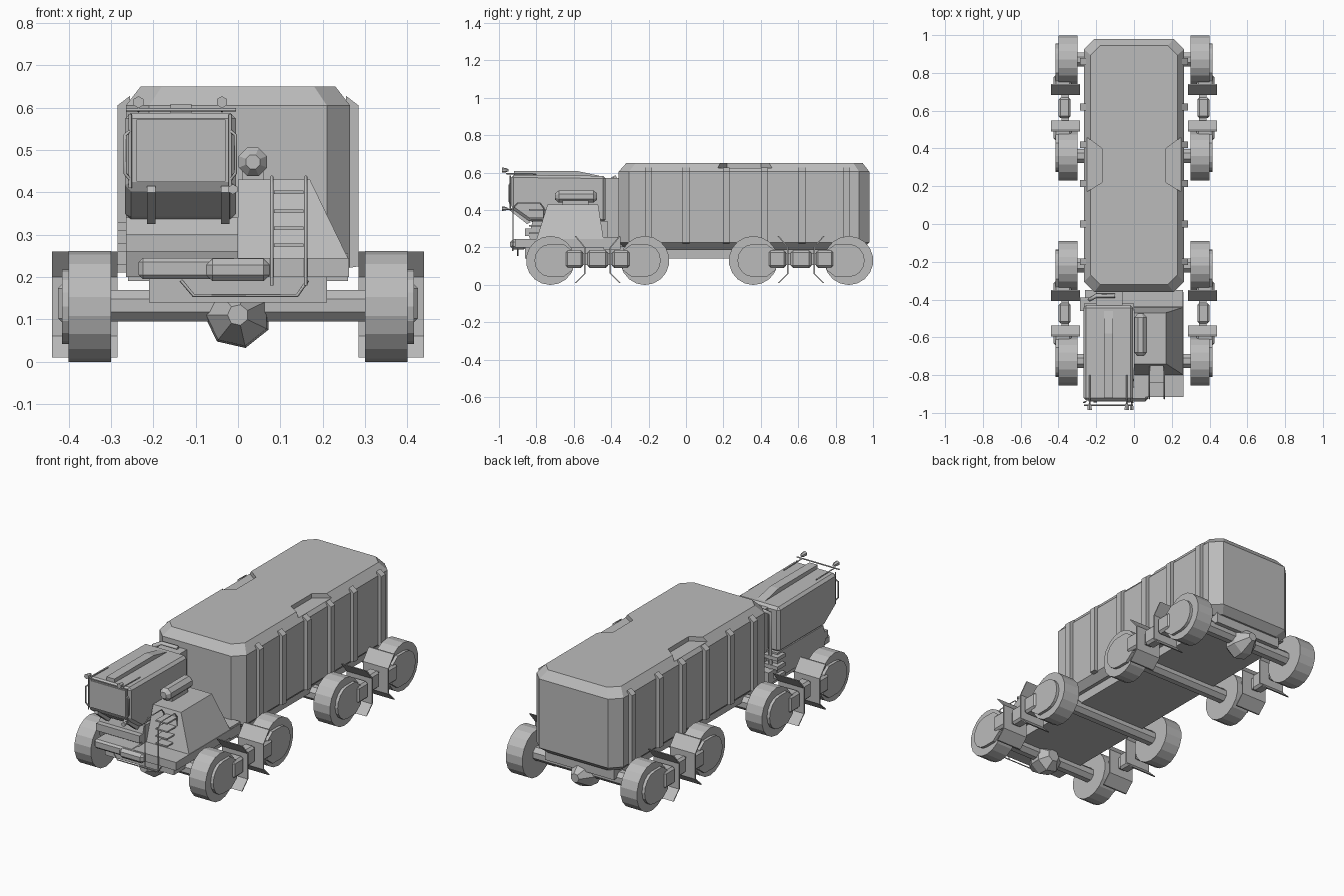
import bpy, bmesh, math
from mathutils import Vector

cube = bpy.data.objects.get("Cube")
if cube:
    bpy.data.objects.remove(cube, do_unlink=True)

grey = bpy.data.materials.new("plain grey")
grey.use_nodes = True
grey.diffuse_color = (0.5, 0.5, 0.5, 1)
grey.node_tree.nodes["Principled BSDF"].inputs["Base Color"].default_value = (0.5, 0.5, 0.5, 1)


def loft(name, rings, bevel=0):
    """Skin a stack of equal-length point rings and cap both ends."""
    bm = bmesh.new()
    rows = [[bm.verts.new(p) for p in ring] for ring in rings]
    n = len(rows[0])
    for a, b in zip(rows, rows[1:]):
        for i in range(n):
            j = (i + 1) % n
            bm.faces.new((a[i], a[j], b[j], b[i]))
    bm.faces.new(rows[0])
    bm.faces.new(rows[-1])
    bmesh.ops.recalc_face_normals(bm, faces=bm.faces)
    mesh = bpy.data.meshes.new(name)
    bm.to_mesh(mesh)
    bm.free()
    mesh.materials.append(grey)
    ob = bpy.data.objects.new(name, mesh)
    bpy.context.collection.objects.link(ob)
    if bevel:
        mod = ob.modifiers.new("edge", 'BEVEL')
        mod.width, mod.segments = bevel, 1
    return ob


def side_prism(name, pts, x0, x1, bevel=0):
    """Extrude a (y, z) profile along x."""
    return loft(name, [[(x, y, z) for y, z in pts] for x in (x0, x1)], bevel)


def box(name, x, y, z, bevel=0):
    pts = [(y[0], z[0]), (y[1], z[0]), (y[1], z[1]), (y[0], z[1])]
    return side_prism(name, pts, x[0], x[1], bevel)


def circle(cy, cz, r, n, turn=0.5):
    return [(cy + r * math.cos(math.tau * (i + turn) / n),
             cz + r * math.sin(math.tau * (i + turn) / n)) for i in range(n)]


def turned(name, cx, cz, stations, n=8):
    """Round part along y from (y, radius) stations."""
    return loft(name, [[(x, y, z) for x, z in circle(cx, cz, r, n)] for y, r in stations])


def rod(name, pts, r=0.004):
    """Square-ish bar following a path."""
    cu = bpy.data.curves.new(name, 'CURVE')
    cu.dimensions = '3D'
    cu.bevel_depth, cu.bevel_resolution, cu.use_fill_caps = r, 0, True
    sp = cu.splines.new('POLY')
    sp.points.add(len(pts) - 1)
    for p, co in zip(sp.points, pts):
        p.co = (*co, 1)
    cu.materials.append(grey)
    ob = bpy.data.objects.new(name, cu)
    bpy.context.collection.objects.link(ob)
    return ob


def octagon(hx, y0, y1, c, z):
    return [(-hx + c, y0, z), (hx - c, y0, z), (hx, y0 + c, z), (hx, y1 - c, z),
            (hx - c, y1, z), (-hx + c, y1, z), (-hx, y1 - c, z), (-hx, y0 + c, z)]


# Cargo hopper with chamfered corners and roof notches
hopper = loft("cargo_hopper", [
    octagon(0.23, -0.32, 0.94, 0.05, 0.19), octagon(0.265, -0.36, 0.98, 0.055, 0.225),
    octagon(0.265, -0.36, 0.98, 0.055, 0.605), octagon(0.23, -0.32, 0.945, 0.05, 0.65)])
for s in (-1, 1):
    outline = [(0.17, 0.22), (0.17, 0.40), (0.25, 0.46), (0.31, 0.46), (0.31, 0.17), (0.25, 0.17)]
    cutter = loft("notch_cutter", [[(s * x, y, z) for x, y in outline] for z in (0.625, 0.7)])
    cutter.hide_render = True
    mod = hopper.modifiers.new("notch", 'BOOLEAN')
    mod.operation, mod.object, mod.solver = 'DIFFERENCE', cutter, 'EXACT'
    bpy.context.view_layer.objects.active = hopper
    bpy.ops.object.modifier_apply(modifier=mod.name)
    bpy.data.objects.remove(cutter, do_unlink=True)
    # Side ribs
    rib = [(0.255, 0.22), (0.285, 0.225), (0.285, 0.605), (0.255, 0.628)]
    for y in (-0.2, 0, 0.215, 0.42, 0.62, 0.86):
        loft("hopper_rib", [[(s * x, y + d, z) for x, z in rib] for d in (-0.018, 0.018)])

# Chassis, axles and differentials
box("chassis", (-0.21, 0.21), (-0.86, 0.93), (0.14, 0.205))
for y in (-0.725, -0.22, 0.36, 0.87):
    side_prism("axle", circle(y, 0.132, 0.04, 8), -0.31, 0.31)
for y, d in ((-0.725, -1), (0.87, 1)):
    turned("differential", 0, 0.11, [(y - 0.07 * d, 0.035), (y - 0.03 * d, 0.08),
                                     (y + 0.03 * d, 0.075), (y + 0.1 * d, 0.025)], 7)

# Wheels with scrapers, hubs and bogie links
for s in (-1, 1):
    side = "left" if s > 0 else "right"
    for front, rear in ((-0.725, -0.22), (0.36, 0.87)):
        for y, d in ((front, 1), (rear, -1)):
            side_prism(side + "_wheel", circle(y, 0.13, 0.131, 18), s * 0.3, s * 0.4)
            cap = [(y - d * 0.085 * math.sin(a), 0.13 + 0.088 * math.cos(a))
                   for a in [math.pi * i / 8 for i in range(9)]]
            cap += [(y + d * 0.07, 0.042), (y + d * 0.12, 0.08), (y + d * 0.12, 0.18), (y + d * 0.07, 0.218)]
            side_prism(side + "_hub_cover", cap, s * 0.39, s * 0.416)
            box(side + "_hub_bracket", (s * 0.33, s * 0.425), (y + d * 0.08, y + d * 0.175), (0.09, 0.185), 0.012)
            path = [(0.13, 0.26), (0.18, 0.2), (0.18, 0.06), (0.13, 0.01)]
            plate = path + [(a + 0.008, b) for a, b in reversed(path)]
            side_prism(side + "_scraper", [(y + d * a, b) for a, b in plate], s * 0.285, s * 0.44)
        mid = (front + rear) / 2
        box(side + "_bogie_link", (s * 0.345, s * 0.385), (front + 0.1, rear - 0.1), (0.105, 0.17))
        box(side + "_bogie_pivot", (s * 0.335, s * 0.4), (mid - 0.055, mid + 0.055), (0.09, 0.185), 0.012)

# Cab with wedge underside, roof ridge and windscreen
side_prism("cab", [(-0.935, 0.588), (-0.935, 0.41), (-0.83, 0.335), (-0.43, 0.335), (-0.43, 0.582)],
           -0.267, -0.005, 0.014)
side_prism("roof_ridge", [(-0.92, 0.58), (-0.92, 0.608), (-0.58, 0.608), (-0.46, 0.582), (-0.46, 0.57)],
           -0.16, -0.11)
box("windscreen", (-0.24, -0.03), (-0.94, -0.93), (0.425, 0.572))
for x in (-0.205, -0.03):
    side_prism("cab_bracket", [(-0.94, 0.415), (-0.83, 0.335), (-0.85, 0.325), (-0.945, 0.4)], x - 0.01, x + 0.01)

# Cab base, bumper and deck
side_prism("cab_base", [(-0.82, 0.34), (-0.84, 0.26), (-0.82, 0.2), (-0.42, 0.2), (-0.42, 0.34)], -0.265, 0.0)
box("cab_base_ledge", (-0.265, 0), (-0.86, -0.5), (0.26, 0.3))
box("bumper", (-0.235, 0.0), (-0.925, -0.8), (0.195, 0.245), 0.01)
box("bumper_block", (-0.075, 0.075), (-0.94, -0.85), (0.19, 0.243), 0.015)
loft("deck", [[(0, -0.915, z), (0.262, -0.915, z), (0.262, -0.36, z), (0, -0.36, z)] for z in (0.2, 0.245)])
for z in (0.21, 0.26, 0.31):
    box("side_step", (-0.285, -0.15), (-0.46, -0.39), (z, z + 0.02))

# Engine housing, tank and the column behind the cab
loft("engine_housing", [
    [(0, -0.8, 0.24), (0.262, -0.8, 0.24), (0.262, -0.44, 0.24), (0, -0.44, 0.24)],
    [(0, -0.74, 0.43), (0.17, -0.74, 0.43), (0.17, -0.47, 0.43), (0, -0.47, 0.43)]])
turned("air_tank", 0.035, 0.472, [(-0.7, 0.018), (-0.68, 0.036), (-0.495, 0.036), (-0.475, 0.018)])
box("tank_cradle", (0.01, 0.06), (-0.66, -0.52), (0.42, 0.45))
box("rear_column", (-0.2, -0.06), (-0.44, -0.34), (0.2, 0.57))
box("rear_crossmember", (-0.26, 0.26), (-0.44, -0.35), (0.19, 0.255))
rod("exhaust_pipe", [(-0.235, -0.4, 0.25), (-0.235, -0.4, 0.56), (-0.2, -0.38, 0.575), (-0.1, -0.38, 0.575)], 0.012)

# Boarding steps and handrails
for z in (0.275, 0.315, 0.355, 0.4):
    box("boarding_step", (0.085, 0.155), (-0.84, -0.74), (z - 0.004, z + 0.004))
for x in (0.08, 0.16):
    rod("boarding_rail", [(x, -0.925, 0.18), (x, -0.925, 0.41), (x, -0.9, 0.437),
                          (x, -0.78, 0.437), (x, -0.76, 0.41), (x, -0.76, 0.3)])
rod("lower_step", [(-0.135, -0.9, 0.192), (-0.105, -0.9, 0.156), (0.14, -0.9, 0.156), (0.165, -0.9, 0.192)])

# Cab lamps, roof rail and side grab bars
rod("roof_rail", [(-0.265, -0.96, 0.595), (-0.005, -0.96, 0.595)])
for x in (-0.235, -0.038):
    rod("roof_rail_arm", [(x, -0.8, 0.592), (x, -0.96, 0.595)])
    turned("roof_lamp", x, 0.613, [(-0.985, 0.014), (-0.965, 0.012), (-0.95, 0.006)], 6)
rod("low_lamp_arm", [(-0.012, -0.93, 0.405), (-0.012, -0.97, 0.405)])
turned("low_lamp", -0.012, 0.407, [(-0.985, 0.012), (-0.965, 0.01), (-0.955, 0.005)], 6)
for x, out in ((-0.255, -0.012), (-0.018, 0.012)):
    rod("grab_bar", [(x, -0.94, 0.545), (x + out, -0.945, 0.535), (x + out, -0.945, 0.445), (x, -0.94, 0.43)])
    rod("windscreen_frame", [(x, -0.94, 0.585), (x, -0.94, 0.41)])

# Turn bars into meshes
bpy.ops.object.select_all(action='DESELECT')
for ob in bpy.context.scene.objects:
    if ob.type == 'CURVE':
        ob.select_set(True)
        bpy.context.view_layer.objects.active = ob
bpy.ops.object.convert(target='MESH')
